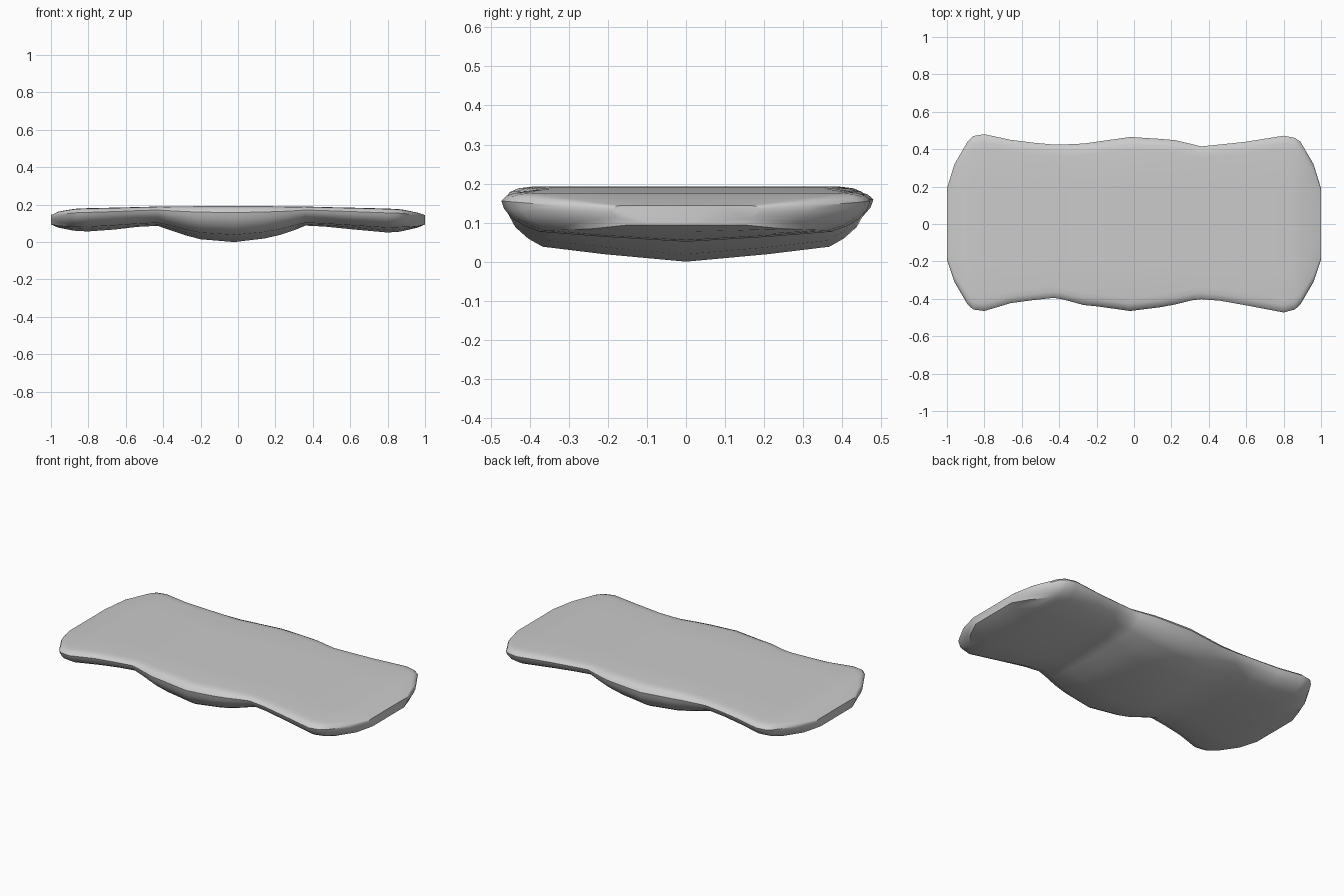
import bpy, bmesh

# Stations along the slab: x, front half-width, back half-width, lowest z, top z
STATIONS = [
    (-1.00, .19, .19, .097, .147), (-.96, .31, .32, .080, .166),
    (-.89, .43, .44, .066, .178), (-.86, .457, .470, .062, .182),
    (-.80, .465, .480, .060, .184), (-.66, .423, .450, .070, .187),
    (-.54, .407, .435, .084, .190), (-.43, .395, .425, .090, .193),
    (-.38, .403, .425, .072, .193), (-.27, .433, .430, .036, .194),
    (-.20, .440, .440, .018, .195), (-.02, .465, .465, .003, .195),
    (.14, .445, .455, .022, .195), (.22, .430, .448, .040, .194),
    (.31, .408, .427, .070, .193), (.36, .402, .415, .091, .193),
    (.46, .410, .425, .086, .190), (.60, .435, .440, .072, .187),
    (.80, .473, .472, .054, .182), (.86, .457, .460, .058, .179),
    (.89, .430, .440, .064, .175), (.96, .31, .32, .080, .160),
    (1.00, .19, .19, .097, .147)]

# Half cross-section from top to underside: share of width, share of height
PROFILE = [(.45, 1), (.85, 1), (.92, .98), (.97, .93), (1, .82),
           (.985, .66), (.94, .46), (.87, .31), (.79, .2), (.45, .10)]


def ring(bm, x, front, back, low, top):
    h = top - low
    # the underside flattens where the slab is thin
    k = min(1, max(0, (h - .05) / .07))

    def z(s):
        return low + h * (s if s > .25 else s * k)
    pts = [(0, top)]
    pts += [(back * w, z(s)) for w, s in PROFILE]
    pts += [(0, low)]
    pts += [(-front * w, z(s)) for w, s in reversed(PROFILE)]
    return [bm.verts.new((x, y, zz)) for y, zz in pts]


# Wavy stone-like slab lofted through the stations
bm = bmesh.new()
rings = [ring(bm, *s) for s in STATIONS]
for a, b in zip(rings, rings[1:]):
    for i in range(len(a)):
        j = (i + 1) % len(a)
        bm.faces.new((a[i], a[j], b[j], b[i]))
bm.faces.new(rings[0])
bm.faces.new(rings[-1])
bmesh.ops.recalc_face_normals(bm, faces=bm.faces)
mesh = bpy.data.meshes.new("wavy_slab")
bm.to_mesh(mesh)
bm.free()
slab = bpy.data.objects.new("wavy_slab", mesh)
bpy.context.collection.objects.link(slab)
bpy.context.view_layer.objects.active = slab
slab.select_set(True)
bpy.ops.object.shade_smooth_by_angle(angle=0.6)
# Settle the slab on the ground
low = min(v.co.z for v in mesh.vertices)
for v in mesh.vertices:
    v.co.z -= low
